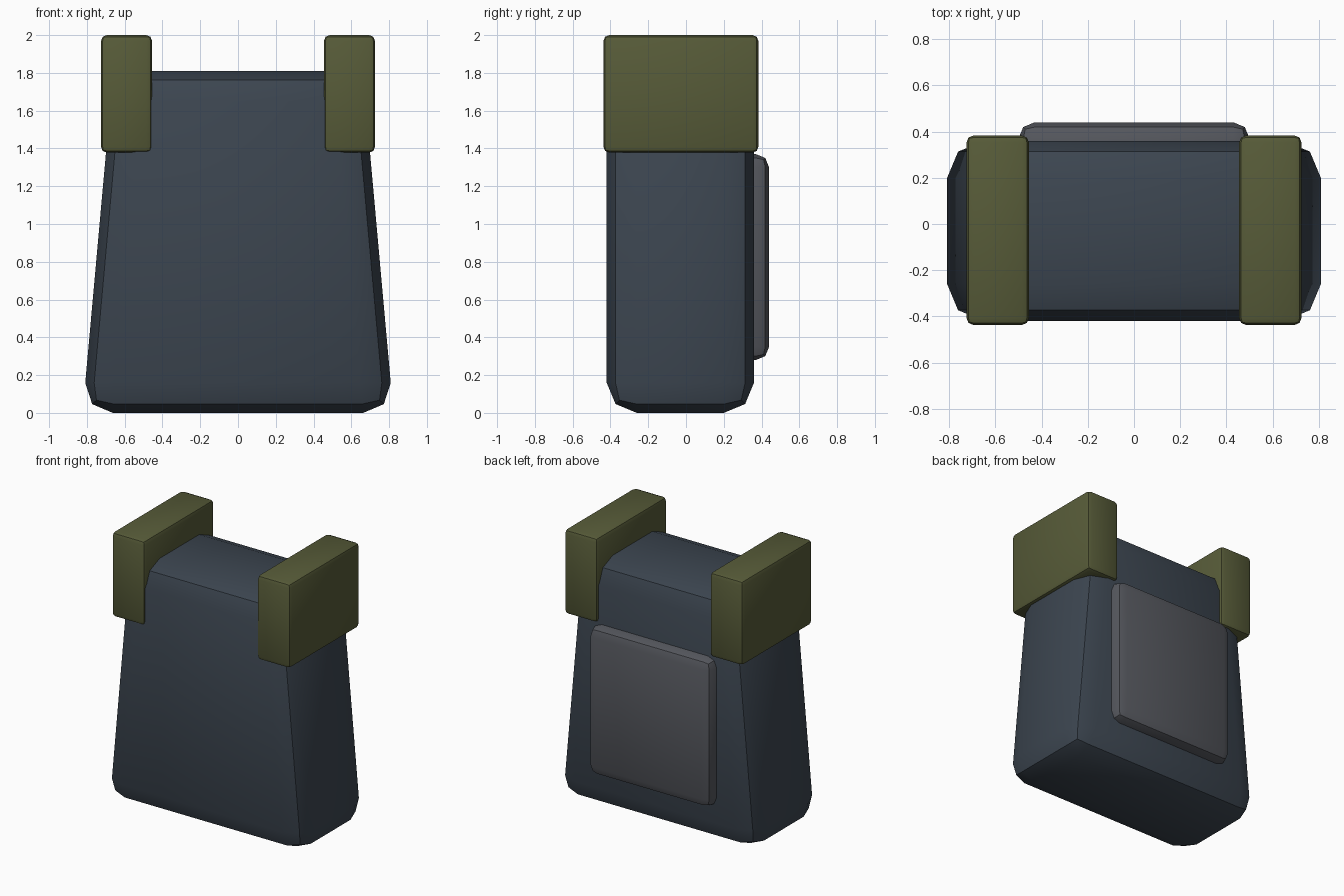
import bpy, bmesh, math

if "Cube" in bpy.data.objects:
    bpy.data.objects.remove(bpy.data.objects["Cube"])


def material(name, rgb):
    m = bpy.data.materials.new(name)
    m.diffuse_color = (*rgb, 1)
    m.use_nodes = True
    m.node_tree.nodes["Principled BSDF"].inputs["Base Color"].default_value = m.diffuse_color
    return m


def bevelled_box(name, lo, hi, bevel, mat, top_inset=0.0):
    """Box between two corners, sides optionally leaning in, with rounded edges."""
    bm = bmesh.new()
    bmesh.ops.create_cube(bm, size=1)
    for v in bm.verts:
        top = v.co.z > 0
        side = math.copysign(1, v.co.x)
        v.co = [lo[i] + (v.co[i] + 0.5) * (hi[i] - lo[i]) for i in range(3)]
        if top:
            v.co.x -= side * top_inset
    me = bpy.data.meshes.new(name)
    bm.to_mesh(me)
    bm.free()
    me.materials.append(mat)
    ob = bpy.data.objects.new(name, me)
    bpy.context.collection.objects.link(ob)
    mod = ob.modifiers.new("Bevel", 'BEVEL')
    mod.width = bevel
    mod.segments = 2
    mod.limit_method = 'NONE'
    bpy.ops.object.select_all(action='DESELECT')
    ob.select_set(True)
    bpy.context.view_layer.objects.active = ob
    bpy.ops.object.modifier_apply(modifier=mod.name)
    bpy.ops.object.shade_smooth_by_angle(angle=math.radians(30))
    return ob


navy = material("dark_cloth", (0.045, 0.06, 0.08))
olive = material("olive_strap", (0.095, 0.105, 0.04))
grey = material("grey_panel", (0.09, 0.095, 0.11))

# Tapered torso
bevelled_box("torso", (-0.823, -0.42, 0), (0.823, 0.36, 1.81), 0.16, navy, 0.163)

# Raised panel on the back
bevelled_box("back_panel", (-0.5, 0.2, 0.28), (0.5, 0.44, 1.37), 0.07, grey)

# Shoulder pads, one per side
for side, name in ((-1, "shoulder_pad_left"), (1, "shoulder_pad_right")):
    x0, x1 = sorted((side * 0.455, side * 0.725))
    bevelled_box(name, (x0, -0.437, 1.378), (x1, 0.383, 2.0), 0.03, olive)
